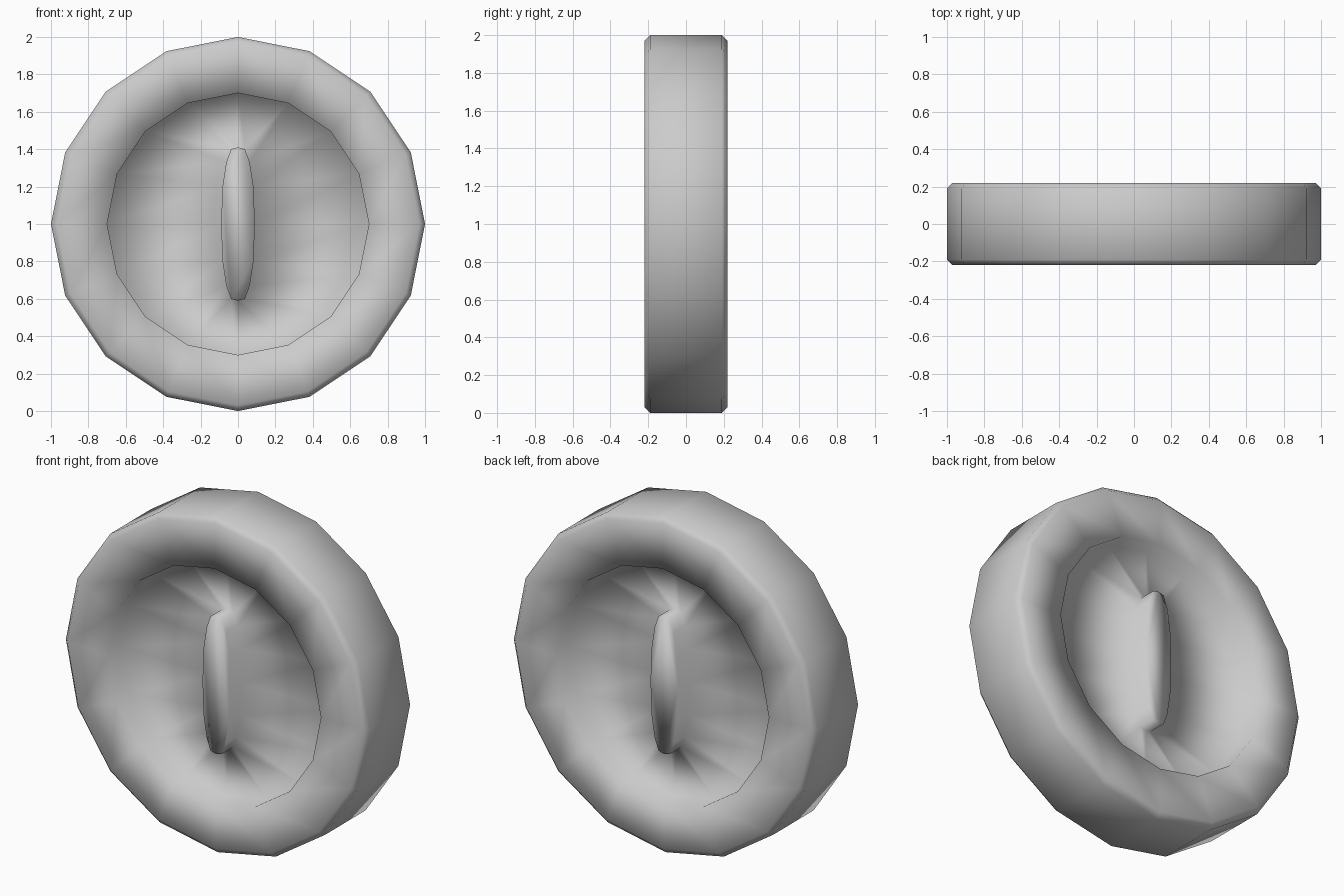
import bpy, bmesh, math

if "Cube" in bpy.data.objects:
    bpy.data.objects.remove(bpy.data.objects["Cube"])

N = 16


def circle(r, y):
    """16-sided ring facing y, with a vertex on the x axis."""
    return [(r * math.cos(2 * math.pi * k / N), y, 1 + r * math.sin(2 * math.pi * k / N))
            for k in range(N)]


def bar_outline(y):
    """Tall narrow oval of the raised centre bar."""
    quarter = [(0.09, 0), (0.083, 0.2), (0.063, 0.33), (0.037, 0.40), (0, 0.41)]
    half = quarter + [(-x, z) for x, z in quarter[-2::-1]]
    full = half + [(x, -z) for x, z in half[-2:0:-1]]
    return [(x, y, 1 + z) for x, z in full]


def face_rings(s):
    """Rings from the outer wall to the bar top; s picks front or back."""
    return [circle(1.0, s * 0.19), circle(0.97, s * 0.22), circle(0.70, s * 0.22),
            circle(0.70, s * 0.10), bar_outline(s * 0.10), bar_outline(s * 0.205)]


# Coin: one continuous skin from the front bar to the back bar
bm = bmesh.new()
rings = [[bm.verts.new(p) for p in ring]
         for ring in face_rings(-1)[::-1] + face_rings(1)]
for a, b in zip(rings, rings[1:]):
    for k in range(N):
        j = (k + 1) % N
        bm.faces.new((a[k], a[j], b[j], b[k]))
bm.faces.new(rings[0])
bm.faces.new(rings[-1][::-1])
bmesh.ops.recalc_face_normals(bm, faces=bm.faces[:])
for f in bm.faces:
    f.smooth = True

mesh = bpy.data.meshes.new("coin")
bm.to_mesh(mesh)
bm.free()
bpy.context.collection.objects.link(bpy.data.objects.new("coin", mesh))
